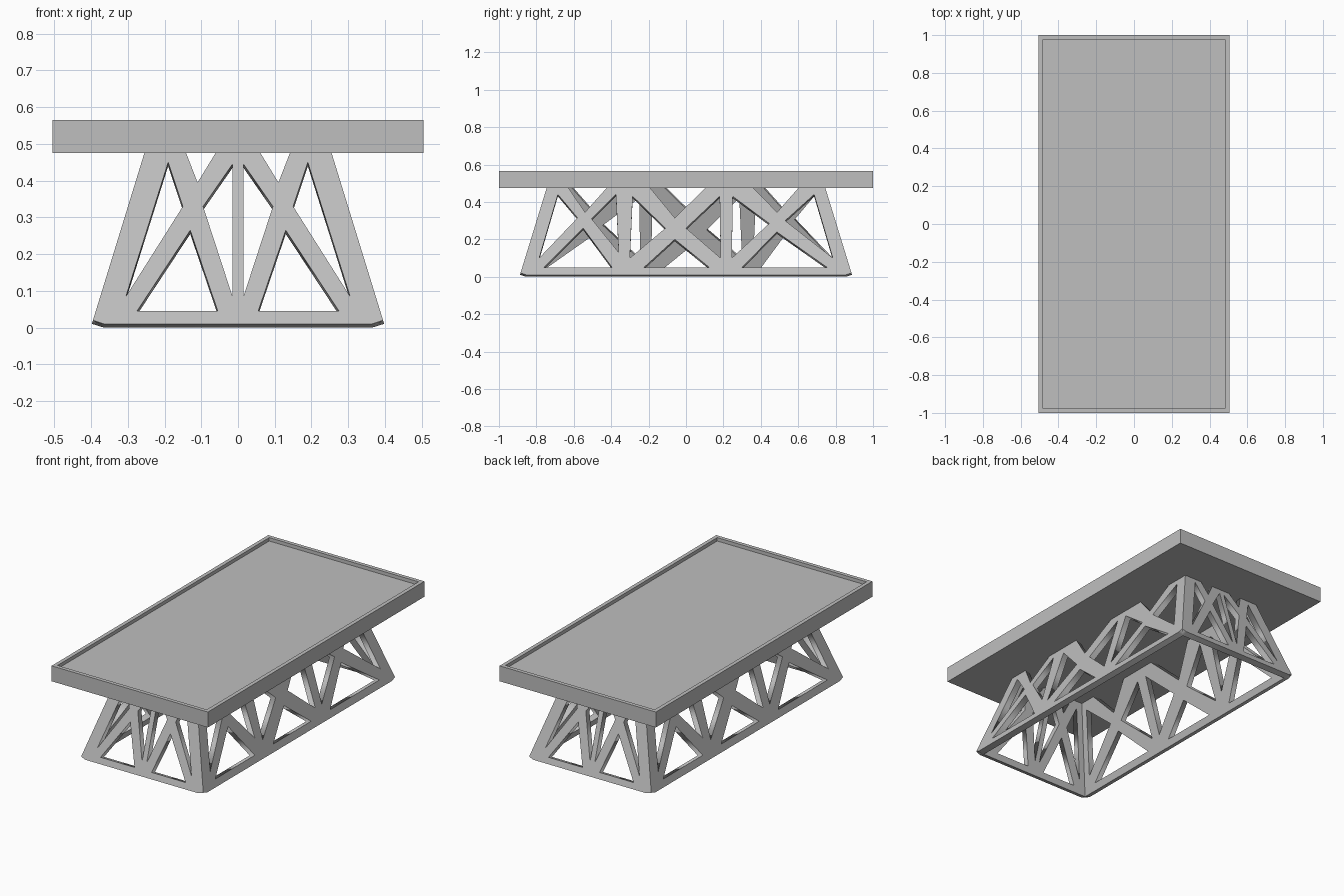
import bpy
import bmesh
import math
from mathutils import Matrix

cube = bpy.data.objects.get("Cube")
if cube:
    bpy.data.objects.remove(cube, do_unlink=True)

SLOPE = math.atan(0.14 / 0.455)   # inward lean of every truss panel
THICK = 0.035
TOP = 0.485                       # panels run slightly into the deck
HALF_X, HALF_Y = 0.401, 0.891     # half sizes of the base at ground level

grey = bpy.data.materials.new("plain_grey")
grey.use_nodes = True
colour = (0.52, 0.52, 0.52, 1)
grey.diffuse_color = colour
grey.node_tree.nodes["Principled BSDF"].inputs["Base Color"].default_value = colour


def add_object(name, bm):
    """Turn a bmesh into a flat-shaded grey object."""
    bmesh.ops.recalc_face_normals(bm, faces=bm.faces)
    mesh = bpy.data.meshes.new(name)
    bm.to_mesh(mesh)
    bm.free()
    mesh.materials.append(grey)
    obj = bpy.data.objects.new(name, mesh)
    bpy.context.collection.objects.link(obj)
    return obj


def mirrored(points):
    return [(-u, z) for u, z in points]


def outline(half, notches):
    """Trapezoid with clipped feet and V notches along its top edge."""
    lean = math.tan(SLOPE)
    edge = half - 0.02 * lean
    top = half - TOP * lean
    points = [(-edge, 0.02), (0.03 - edge, 0.0103), (edge - 0.03, 0.0103),
              (edge, 0.02), (top, TOP)]
    for left, (mid, depth), right in notches:
        points += [(right, TOP), (mid, depth), (left, TOP)]
    return points + [(-top, TOP)]


def truss_panel(name, contours, distance, angle):
    """Extrude an outline with holes and stand it up as a leaning panel."""
    curve = bpy.data.curves.new(name + "_profile", "CURVE")
    curve.dimensions = "2D"
    curve.fill_mode = "BOTH"
    curve.extrude = THICK / 2
    for contour in contours:
        spline = curve.splines.new("POLY")
        spline.points.add(len(contour) - 1)
        for point, (u, z) in zip(spline.points, contour):
            point.co = (u, z / math.cos(SLOPE), 0, 1)
        spline.use_cyclic_u = True
    helper = bpy.data.objects.new(name + "_profile", curve)
    bpy.context.collection.objects.link(helper)
    graph = bpy.context.evaluated_depsgraph_get()
    mesh = bpy.data.meshes.new_from_object(helper.evaluated_get(graph))
    bm = bmesh.new()
    bm.from_mesh(mesh)
    bpy.data.objects.remove(helper, do_unlink=True)
    bpy.data.curves.remove(curve)
    bpy.data.meshes.remove(mesh)
    bmesh.ops.remove_doubles(bm, verts=bm.verts, dist=0.0001)
    bm.transform(Matrix.Rotation(angle, 4, "Z")
                 @ Matrix.Translation((0, -distance, 0))
                 @ Matrix.Rotation(math.pi / 2 - SLOPE, 4, "X")
                 @ Matrix.Translation((0, 0, -THICK / 2)))
    add_object(name, bm)


# End panels: symmetric, two crossed bays around a central post
end_holes = [
    [(-.19, .45), (-.15, .33), (-.305, .085)],
    [(-.275, .045), (-.13, .265), (-.055, .045)],
    [(-.015, .085), (-.015, .445), (-.095, .33)],
]
end_holes += [mirrored(hole) for hole in end_holes]
end_notches = [(.055, (.11, .395), .145), (-.145, (-.11, .395), -.055)]
end_panel = [outline(HALF_X, end_notches)] + end_holes

# Long panels: three crossed bays between two posts
side_holes = [
    [(-.685, .44), (-.58, .315), (-.785, .1)],
    [(-.76, .05), (-.55, .26), (-.395, .05)],
    [(-.505, .31), (-.375, .44), (-.36, .13)],
    [(-.285, .43), (-.11, .26), (-.3, .1)],
    [(-.225, .05), (-.06, .2), (.125, .05)],
    [(0, .26), (.18, .43), (.185, .1)],
    [(.25, .43), (.445, .285), (.245, .1)],
    [(.3, .05), (.485, .24), (.755, .05)],
    [(.53, .3), (.685, .44), (.785, .1)],
]
side_notches = [(.35, (.487, .345), .61), (-.2, (-.06, .315), .115),
                (-.635, (-.54, .345), -.415)]
side_panel = [outline(HALF_Y, side_notches)] + side_holes

# Opposite panels are the same part turned half way round
truss_panel("front_truss", end_panel, HALF_Y, 0)
truss_panel("back_truss", end_panel, HALF_Y, math.pi)
truss_panel("left_truss", side_panel, HALF_X, math.pi / 2)
truss_panel("right_truss", side_panel, HALF_X, -math.pi / 2)

# Deck: slab with a shallow recessed tray inside a raised rim
bm = bmesh.new()
bmesh.ops.create_cube(bm, size=1)
bm.transform(Matrix.Translation((0, 0, 0.52)) @ Matrix.Diagonal((1.01, 2, 0.09, 1)))
bm.normal_update()
tray = max(bm.faces, key=lambda f: f.calc_center_median().z)
bmesh.ops.inset_region(bm, faces=[tray], thickness=0.032)
rim_inner = list(tray.verts)
lip = bmesh.ops.extrude_discrete_faces(bm, faces=[tray])["faces"][0]
bmesh.ops.translate(bm, verts=list(lip.verts), vec=(0, 0, -0.02))
add_object("deck", bm)
